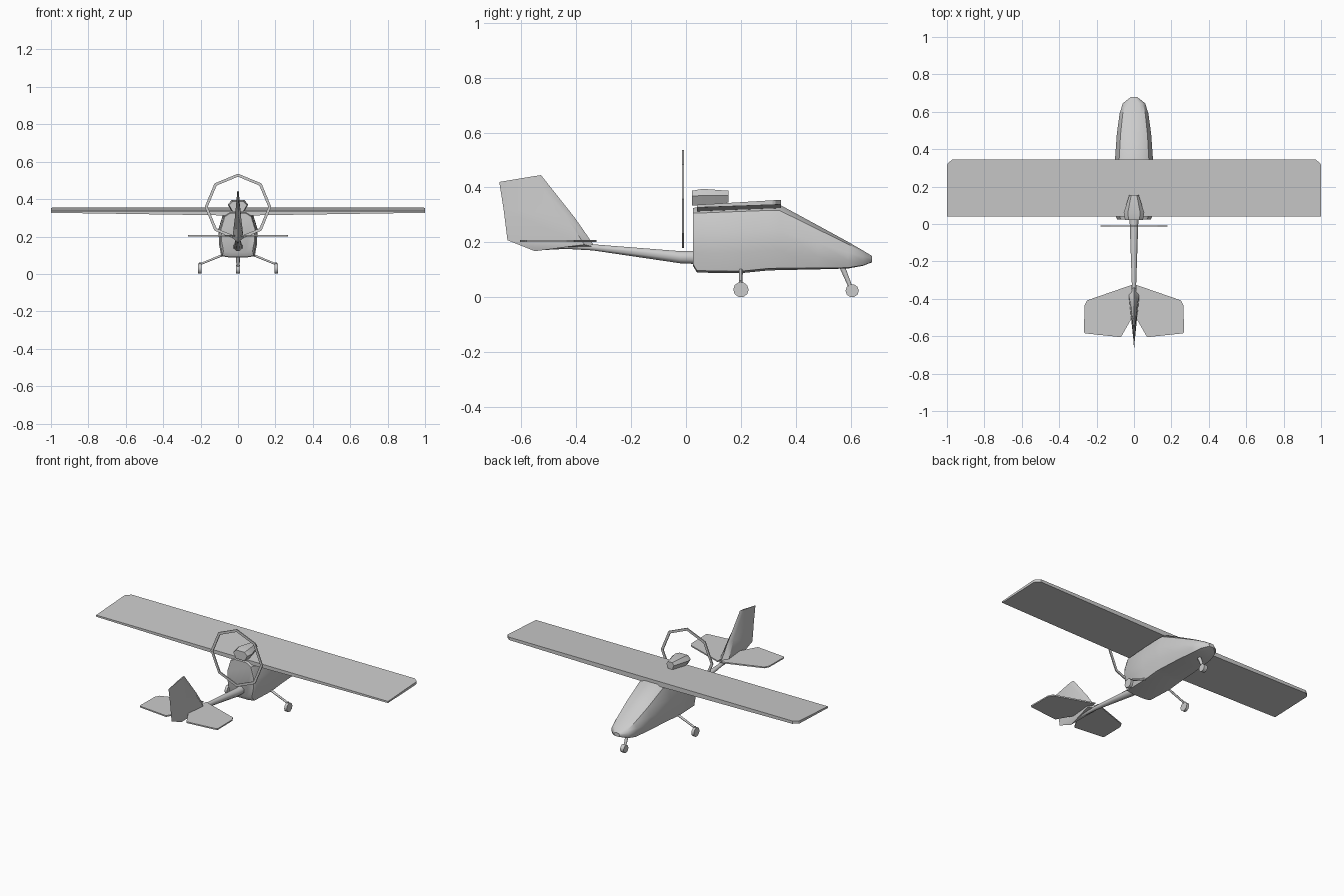
import bpy, bmesh, math
from mathutils import Vector

if "Cube" in bpy.data.objects:
    bpy.data.objects.remove(bpy.data.objects["Cube"])


def finish(name, bm, smooth=None):
    bmesh.ops.recalc_face_normals(bm, faces=bm.faces)
    me = bpy.data.meshes.new(name)
    bm.to_mesh(me)
    bm.free()
    ob = bpy.data.objects.new(name, me)
    bpy.context.collection.objects.link(ob)
    if smooth:
        bpy.ops.object.select_all(action='DESELECT')
        ob.select_set(True)
        bpy.context.view_layer.objects.active = ob
        bpy.ops.object.shade_smooth_by_angle(angle=math.radians(smooth))
    return ob


def loft(name, rings, smooth=None, closed=False):
    """Skin a list of equal-length point rings, capped unless closed."""
    bm = bmesh.new()
    vs = [[bm.verts.new(p) for p in r] for r in rings]
    n, m = len(rings[0]), len(rings)
    for k in range(m if closed else m - 1):
        a, b = vs[k], vs[(k + 1) % m]
        for i in range(n):
            j = (i + 1) % n
            bm.faces.new((a[i], a[j], b[j], b[i]))
    if not closed:
        bm.faces.new(vs[0])
        bm.faces.new(vs[-1])
    return finish(name, bm, smooth)


def circle(c, axis, r, n, turn=0):
    q = Vector(axis).to_track_quat('Z', 'Y')
    return [Vector(c) + q @ Vector((r * math.cos(turn + math.tau * i / n),
                                    r * math.sin(turn + math.tau * i / n), 0)) for i in range(n)]


def tube(name, a, b, r1, r2, n, smooth=None):
    d = Vector(b) - Vector(a)
    return loft(name, [circle(a, d, r1, n), circle(b, d, r2, n)], smooth)


# Fuselage pod: y, half width, bottom, top
def pod_ring(y, w, lo, hi):
    h = hi - lo
    half = [(0.45 * w, hi), (0.78 * w, hi - 0.09 * h), (w, lo + 0.6 * h),
            (0.98 * w, lo + 0.3 * h), (0.86 * w, lo + 0.03 * h), (0.45 * w, lo)]
    return [(x, y, z) for x, z in half] + [(-x, y, z) for x, z in reversed(half)]


pod = [(0.025, 0.09, 0.115, 0.325), (0.04, 0.098, 0.09, 0.328), (0.2, 0.104, 0.088, 0.335),
       (0.3, 0.104, 0.098, 0.338), (0.34, 0.102, 0.099, 0.338), (0.48, 0.092, 0.102, 0.262),
       (0.59, 0.077, 0.105, 0.202), (0.645, 0.06, 0.115, 0.17), (0.678, 0.018, 0.128, 0.15)]
loft("fuselage", [pod_ring(*p) for p in pod], 35)

# Wing: thin sections with clipped front corners at the tips
def wing_ring(x, front, thin):
    t = (front - 0.04) / 0.305
    top = 0.337 + 0.018 * t
    low = 0.312 + 0.012 * t + 0.014 * thin
    return [(x, 0.04, 0.337), (x, front, top), (x, front, low), (x, 0.04, 0.312 + 0.015 * thin)]


half_wing = [(1.0, 0.315, 1), (0.995, 0.325, 1), (0.97, 0.345, 0.97)]
loft("wing", [wing_ring(-x, f, t) for x, f, t in half_wing] + [wing_ring(0, 0.345, 0)] +
     [wing_ring(x, f, t) for x, f, t in reversed(half_wing)])

# Engine cowling above the wing, wide at the rear
def cowl_ring(y, w, lo, hi):
    m = lo + 0.62 * (hi - lo)
    return [(0.6 * w, y, hi), (w, y, m), (0.6 * w, y, lo),
            (-0.6 * w, y, lo), (-w, y, m), (-0.6 * w, y, hi)]


loft("engine_cowling", [cowl_ring(0.022, 0.048, 0.335, 0.388), cowl_ring(0.06, 0.055, 0.333, 0.395),
                        cowl_ring(0.155, 0.025, 0.345, 0.388)], 35)

# Octagonal propeller ring
ring = []
for i in range(8):
    a = math.tau * i / 8
    ring.append([(r * math.sin(a), y, 0.358 + r * math.cos(a))
                 for r, y in ((0.178, -0.014), (0.178, -0.008), (0.162, -0.008), (0.162, -0.014))])
loft("propeller_ring", ring, closed=True)

# Tail boom
loft("tail_boom", [circle((0, y, z), (0, 1, 0), r, 8, math.pi / 8)
                   for y, z, r in ((0.05, 0.145, 0.026), (-0.02, 0.146, 0.024),
                                   (-0.34, 0.182, 0.012), (-0.48, 0.188, 0.01))], 50)

# Fin: wedge sections, each leading, widest and trailing point
def fin_ring(lead, wide, trail, t):
    return [(0, *lead), (t, *wide), (0, *trail), (-t, *wide)]


loft("tail_fin", [fin_ring((-0.48, 0.178), (-0.52, 0.172), (-0.55, 0.168), 0.004),
                  fin_ring((-0.33, 0.182), (-0.37, 0.192), (-0.65, 0.208), 0.03),
                  fin_ring((-0.405, 0.29), (-0.44, 0.3), (-0.664, 0.32), 0.017),
                  fin_ring((-0.528, 0.445), (-0.56, 0.44), (-0.68, 0.42), 0.004)], 30)

# Horizontal stabilisers and main gear, one per side
plan = [(0.01, -0.325), (0.25, -0.408), (0.265, -0.435), (0.267, -0.58),
        (0.26, -0.585), (0.07, -0.605), (0.01, -0.5)]
for side, s in (("left", -1), ("right", 1)):
    loft(side + "_stabiliser", [[(s * x, y, z) for x, y in plan] for z in (0.201, 0.209)])
    tube(side + "_gear_leg", (s * 0.08, 0.2, 0.102), (s * 0.202, 0.2, 0.052), 0.007, 0.006, 6, 70)
    tube(side + "_leg_end", (s * 0.202, 0.2, 0.06), (s * 0.202, 0.2, 0.03), 0.006, 0.006, 6, 70)
    tube(side + "_wheel", (s * 0.196, 0.2, 0.028), (s * 0.213, 0.2, 0.028), 0.028, 0.028, 10, 40)

# Nose gear
tube("nose_gear_leg", (0, 0.565, 0.12), (0, 0.602, 0.03), 0.012, 0.008, 6, 70)
tube("nose_wheel", (-0.012, 0.605, 0.024), (0.012, 0.605, 0.024), 0.024, 0.024, 10, 40)
